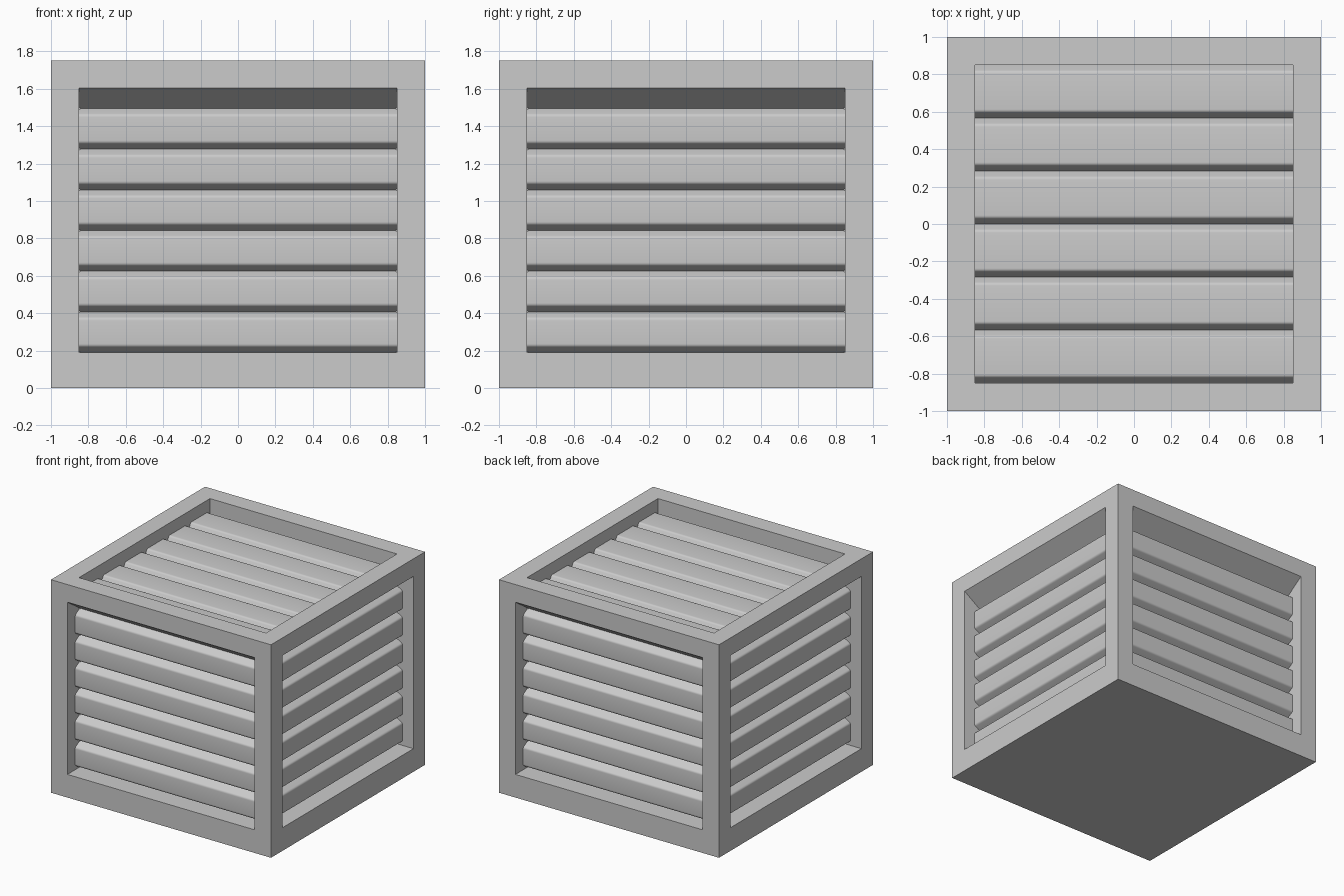
import bpy, bmesh, math
from mathutils import Matrix, Vector

if "Cube" in bpy.data.objects:
    bpy.data.objects.remove(bpy.data.objects["Cube"])

HALF = 0.85          # half width of each opening
FACE = -0.10         # recess of slat faces
NOTCH = -0.16        # recess of the V grooves between slats
SLATS = 6


def rounded(prev, p, nxt, t=0.013, n=4):
    """Soft slat edge: small curve replacing corner p."""
    prev, p, nxt = Vector(prev), Vector(p), Vector(nxt)
    a = p + (prev - p).normalized() * t
    b = p + (nxt - p).normalized() * t
    return [tuple(a * (1 - s) ** 2 + p * 2 * s * (1 - s) + b * s * s)
            for s in (i / n for i in range(n + 1))]


def louvre_profile(v0, v_last, v1, rise=0.034):
    """Section of the opening: lip, row of slats, lip."""
    pitch = (v_last - v0) / SLATS
    pts = [(v0, 0)]
    for i in range(SLATS):
        lo, hi = v0 + i * pitch, v0 + (i + 1) * pitch
        a, b, c, d = (lo, NOTCH), (lo + rise, FACE), (hi - rise, FACE), (hi, NOTCH)
        pts += [a] + rounded(a, b, c) + rounded(b, c, d)
    return pts + [(v_last, NOTCH), (v1, 0)]


def panel(name, bottom, top, profile, matrix):
    """Flat border with a recessed louvred opening."""
    bm = bmesh.new()
    left = [bm.verts.new((-HALF, v, w)) for v, w in profile]
    right = [bm.verts.new((HALF, v, w)) for v, w in profile]
    for i in range(len(profile) - 1):
        bm.faces.new((left[i], right[i], right[i + 1], left[i + 1]))
    # opening side walls
    bm.faces.new(left)
    bm.faces.new(right[::-1])
    # border
    outer = [bm.verts.new((x, y, 0)) for x, y in
             ((-1, bottom), (1, bottom), (1, top), (-1, top))]
    inner = [left[0], right[0], right[-1], left[-1]]
    for i in range(4):
        j = (i + 1) % 4
        bm.faces.new((outer[i], outer[j], inner[j], inner[i]))
    bm.transform(matrix)
    mesh = bpy.data.meshes.new(name)
    bm.to_mesh(mesh)
    bm.free()
    obj = bpy.data.objects.new(name, mesh)
    bpy.context.collection.objects.link(obj)
    bpy.ops.object.select_all(action='DESELECT')
    obj.select_set(True)
    bpy.context.view_layer.objects.active = obj
    bpy.ops.object.shade_smooth_by_angle(angle=math.radians(25))


# four side panels
side = louvre_profile(0.19, 1.495, 1.605)
stand = Matrix.Translation((0, -1, 0)) @ Matrix.Rotation(math.pi / 2, 4, 'X')
for k, name in enumerate(("front", "right", "back", "left")):
    turn = Matrix.Rotation(k * math.pi / 2, 4, 'Z')
    panel(name + "_louvre_panel", 0, 1.75, side, turn @ stand)

# top panel
panel("top_louvre_panel", -1, 1, louvre_profile(-0.85, 0.85, 0.85),
      Matrix.Translation((0, 0, 1.75)))

# flat underside
bpy.ops.mesh.primitive_plane_add(size=2, rotation=(math.pi, 0, 0))
bpy.context.object.name = "base_plate"
